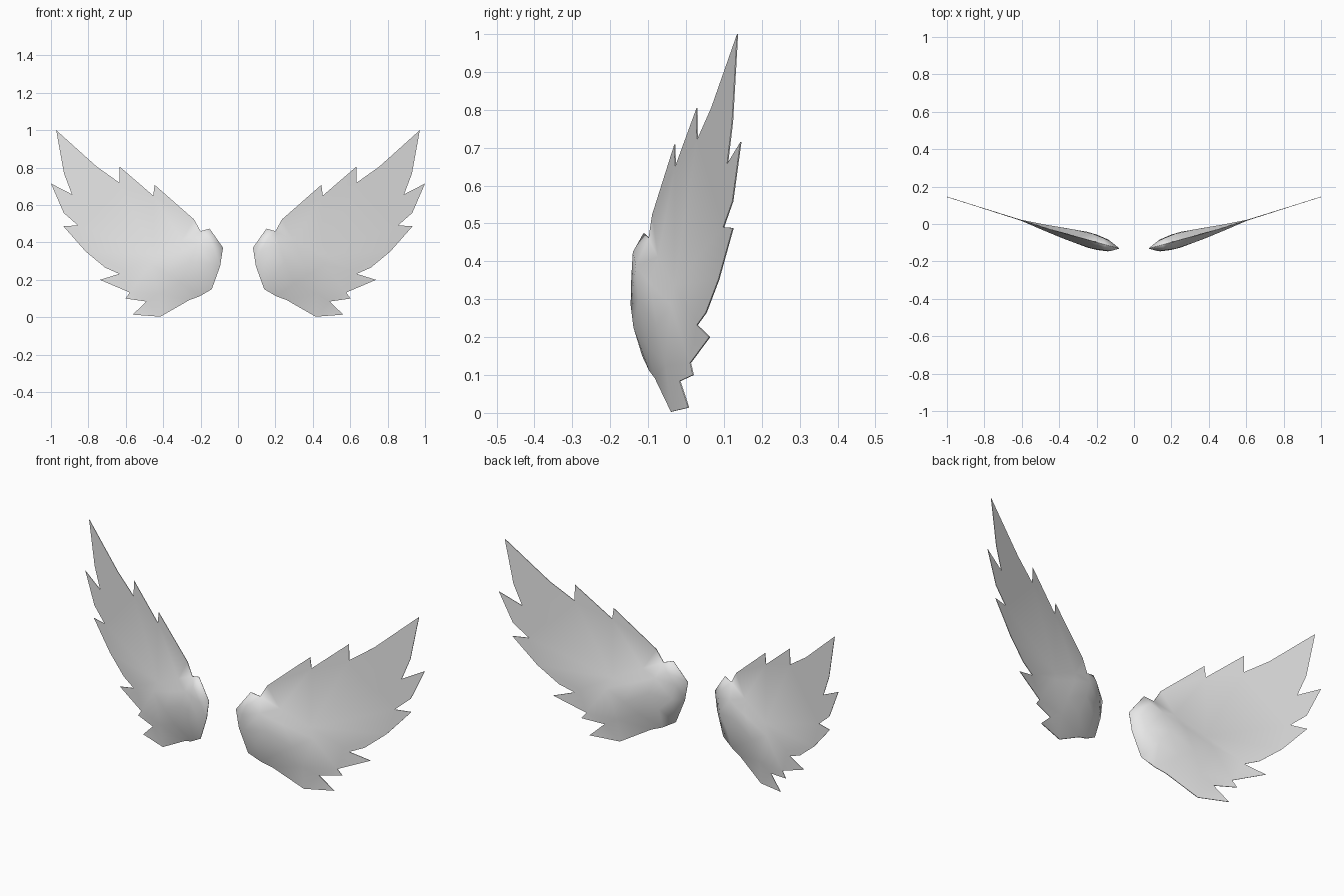
import bpy
import bmesh
from mathutils import Vector
from mathutils.geometry import delaunay_2d_cdt

cube = bpy.data.objects.get("Cube")
if cube:
    bpy.data.objects.remove(cube, do_unlink=True)

grey = bpy.data.materials.new("light_grey")
grey.use_nodes = True
grey.diffuse_color = (0.8, 0.8, 0.8, 1)
grey.node_tree.nodes["Principled BSDF"].inputs["Base Color"].default_value = (0.8, 0.8, 0.8, 1)

THIN = 0.0015  # half thickness of the feather sheet

# Feather edge, from the tip down the outer side and back along the top (x, z)
feathers = [
    (0.972, 1.0), (0.93, 0.768), (0.888, 0.657), (1.0, 0.715), (0.932, 0.558),
    (0.855, 0.49), (0.935, 0.488), (0.815, 0.352), (0.71, 0.265), (0.635, 0.232),
    (0.738, 0.2), (0.578, 0.132), (0.602, 0.1), (0.49, 0.084), (0.563, 0.014),
    (0.415, 0.003)]
root = [(0.26, 0.092), (0.205, 0.112), (0.14, 0.15), (0.095, 0.275),
        (0.08, 0.372), (0.152, 0.474), (0.2, 0.46)]
top_edge = [(0.235, 0.523), (0.446, 0.708), (0.453, 0.65), (0.633, 0.805),
            (0.635, 0.72), (0.755, 0.805)]
outline = feathers + root + top_edge

# Inner lines of the padded root (x, z, half thickness)
valley = [(0.3, 0.412, 0.004), (0.45, 0.336, 0.003), (0.61, 0.25, 0.002)]
ridge = [(0.165, 0.425, 0.033), (0.22, 0.388, 0.04), (0.33, 0.342, 0.034),
         (0.47, 0.285, 0.018)]
belly = [(0.125, 0.36, 0.026), (0.14, 0.285, 0.032), (0.2, 0.225, 0.041),
         (0.3, 0.18, 0.034), (0.42, 0.125, 0.017)]
middle = [(0.25, 0.3, 0.042), (0.38, 0.23, 0.029)]


def sheet_y(x):
    """Middle surface of the wing, swept back away from the root."""
    return -0.033 + (0.275 if x < 0.435 else 0.315) * (x - 0.435)


def chain(start, count):
    return [(i, i + 1) for i in range(start, start + count - 1)]


def build_wing(name, side):
    points = [(x, z, THIN) for x, z in outline]
    n = len(points)
    edges = [(i, (i + 1) % n) for i in range(n)]
    for line in (valley, ridge, belly, middle):
        if line is not middle:
            edges += chain(len(points), len(line))
        points += line
    edges.append((outline.index((0.2, 0.46)), n))  # crease starts in the top notch
    flat, _, tris, source, _, _ = delaunay_2d_cdt(
        [Vector(p[:2]) for p in points], edges, [], 1, 1e-5)

    # Front and back skins, offset from the middle surface
    bm = bmesh.new()
    skins = []
    for offset in (-1, 1):
        skin = [bm.verts.new((side * p.x, sheet_y(p.x) + offset * points[s[0]][2], p.y))
                for p, s in zip(flat, source)]
        for t in tris:
            bm.faces.new([skin[i] for i in t])
        skins.append(skin)

    # Thin rim joining the two skins
    place = {s[0]: i for i, s in enumerate(source)}
    for i in range(n):
        a, b = place[i], place[(i + 1) % n]
        bm.faces.new((skins[0][a], skins[0][b], skins[1][b], skins[1][a]))
    bmesh.ops.recalc_face_normals(bm, faces=bm.faces)

    mesh = bpy.data.meshes.new(name)
    bm.to_mesh(mesh)
    bm.free()
    mesh.materials.append(grey)
    wing = bpy.data.objects.new(name, mesh)
    bpy.context.collection.objects.link(wing)
    bpy.ops.object.select_all(action='DESELECT')
    wing.select_set(True)
    bpy.context.view_layer.objects.active = wing
    bpy.ops.object.shade_smooth_by_angle(angle=1.05)


build_wing("left_wing", 1)
build_wing("right_wing", -1)
